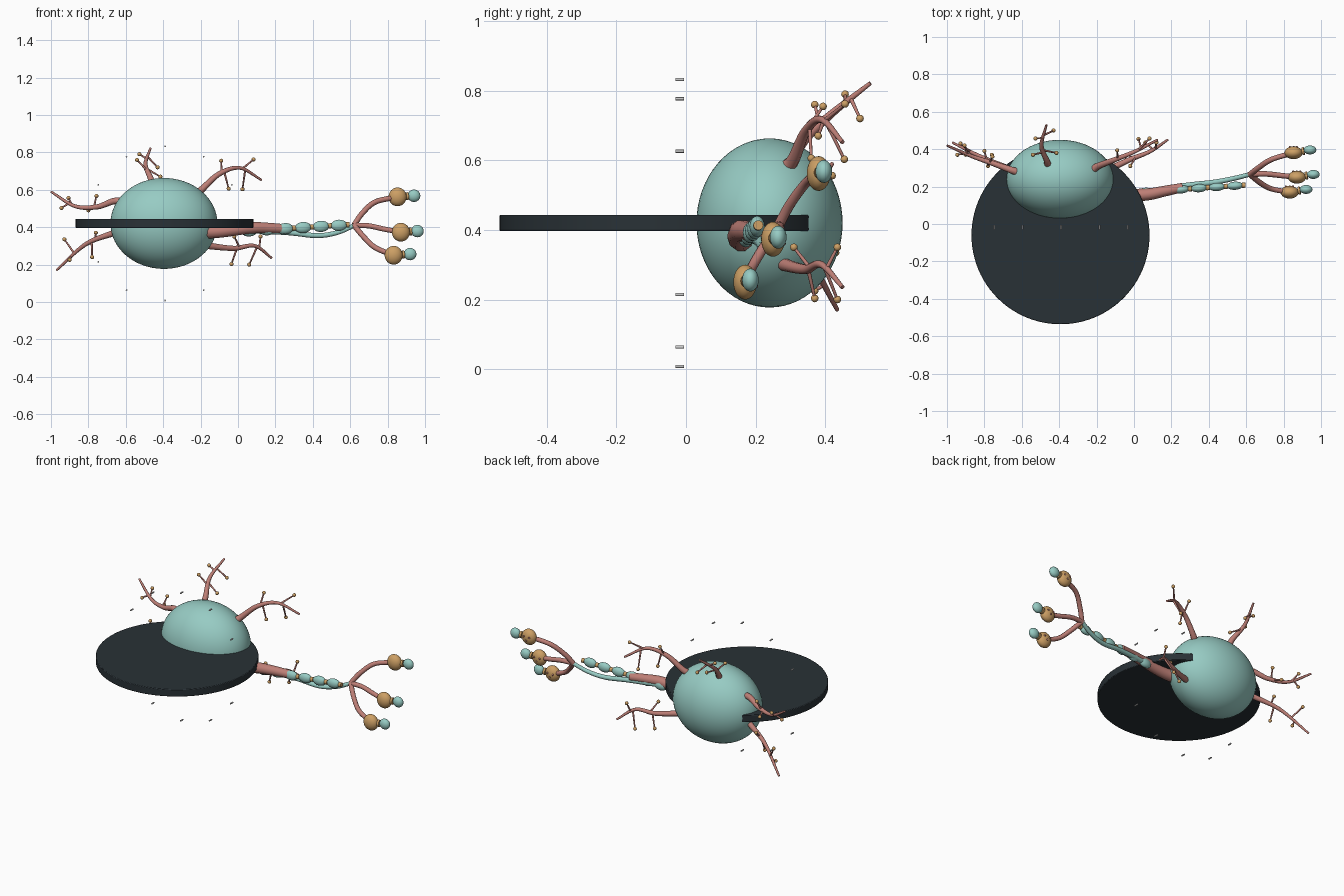
import bpy, math
from mathutils import Vector


def material(name, rgb):
    m = bpy.data.materials.new(name)
    m.diffuse_color = (*rgb, 1)
    return m


TEAL = material("teal", (0.31, 0.60, 0.55))
PINK = material("pink", (0.51, 0.21, 0.18))
GOLD = material("gold", (0.61, 0.35, 0.13))
DARK = material("dark", (0.022, 0.031, 0.037))
PALE = material("pale", (0.6, 0.62, 0.6))


def finish(name, mat, angle=40):
    ob = bpy.context.object
    ob.name = name
    ob.data.materials.append(mat)
    bpy.ops.object.transform_apply(location=False, rotation=False, scale=True)
    bpy.ops.object.shade_smooth_by_angle(angle=math.radians(angle))
    return ob


def ball(name, loc, scale, mat, seg=24, rot=(0, 0, 0)):
    bpy.ops.mesh.primitive_uv_sphere_add(segments=seg, ring_count=seg // 2, radius=1,
                                         location=loc, rotation=rot)
    bpy.context.object.scale = scale if isinstance(scale, tuple) else (scale,) * 3
    return finish(name, mat, 60)


def cylinder(name, loc, r, depth, mat, direction=(0, 0, 1), verts=24):
    rot = Vector(direction).to_track_quat('Z', 'Y').to_euler()
    bpy.ops.mesh.primitive_cylinder_add(vertices=verts, radius=r, depth=depth,
                                        location=loc, rotation=rot)
    return finish(name, mat)


def smooth_path(pts, steps=8):
    p = [Vector(q) for q in pts]
    p = [2 * p[0] - p[1]] + p + [2 * p[-1] - p[-2]]
    out = []
    for i in range(1, len(p) - 2):
        a, b, c, d = p[i - 1:i + 3]
        for s in range(steps):
            t = s / steps
            out.append(0.5 * (2 * b + (c - a) * t + (2 * a - 5 * b + 4 * c - d) * t * t
                              + (3 * b - a - 3 * c + d) * t ** 3))
    return out + [p[-2]]


def tube(name, pts, r0, r1, mat):
    path = smooth_path(pts)
    cu = bpy.data.curves.new(name, 'CURVE')
    cu.dimensions = '3D'
    cu.bevel_depth = 1
    cu.bevel_resolution = 3
    cu.use_fill_caps = True
    sp = cu.splines.new('POLY')
    sp.points.add(len(path) - 1)
    for i, q in enumerate(path):
        sp.points[i].co = (*q, 1)
        sp.points[i].radius = r0 + (r1 - r0) * i / (len(path) - 1)
    ob = bpy.data.objects.new(name, cu)
    bpy.context.collection.objects.link(ob)
    bpy.ops.object.select_all(action='DESELECT')
    ob.select_set(True)
    bpy.context.view_layer.objects.active = ob
    bpy.ops.object.convert(target='MESH')
    finish(name, mat, 50)
    return path


# Cell body and display disc
ball("cell_body", (-0.396, 0.24, 0.42), (0.286, 0.21, 0.243), TEAL, 64)
disc = cylinder("display_disc", (-0.393, -0.06, 0.42), 0.476, 0.047, DARK, verts=96)
bev = disc.modifiers.new("edge", 'BEVEL')
bev.width = 0.004
bev.segments = 2

# Ring of small studs
for k in range(12):
    a = k * math.pi / 6
    cylinder("stud", (-0.39 + 0.412 * math.cos(a), -0.018, 0.42 + 0.412 * math.sin(a)),
             0.0045, 0.024, PALE, (0, 1, 0), 12)

# Dendrites: main path, then twig tips
dendrites = [
    ("upper_left", [(-0.60, 0.27, 0.53), (-0.66, 0.29, 0.54), (-0.757, 0.325, 0.508),
                    (-0.874, 0.365, 0.513), (-1.0, 0.42, 0.59)],
     [(-0.757, 0.36, 0.567), (-0.80, 0.39, 0.49), (-0.906, 0.42, 0.556), (-0.944, 0.37, 0.503)]),
    ("lower_left", [(-0.61, 0.27, 0.38), (-0.68, 0.30, 0.363), (-0.82, 0.36, 0.305),
                    (-0.97, 0.435, 0.17)],
     [(-0.76, 0.37, 0.37), (-0.78, 0.31, 0.24), (-0.928, 0.43, 0.335), (-0.90, 0.37, 0.225)]),
    ("top", [(-0.46, 0.30, 0.59), (-0.465, 0.335, 0.655), (-0.495, 0.42, 0.735),
             (-0.468, 0.53, 0.822)],
     [(-0.54, 0.37, 0.76), (-0.415, 0.38, 0.67), (-0.527, 0.457, 0.79), (-0.43, 0.50, 0.72)]),
    ("upper_right", [(-0.22, 0.29, 0.58), (-0.19, 0.31, 0.605), (-0.10, 0.345, 0.685),
                     (0.01, 0.39, 0.717), (0.126, 0.45, 0.652)],
     [(-0.09, 0.394, 0.755), (-0.05, 0.36, 0.606), (0.083, 0.457, 0.762), (0.024, 0.455, 0.603)]),
    ("lower_right", [(-0.19, 0.27, 0.31), (-0.14, 0.29, 0.298), (-0.02, 0.345, 0.287),
                     (0.09, 0.39, 0.300), (0.18, 0.45, 0.235)],
     [(-0.035, 0.37, 0.203), (-0.02, 0.31, 0.35), (0.06, 0.435, 0.2), (0.12, 0.435, 0.35)]),
]
for name, pts, tips in dendrites:
    path = tube("dendrite_" + name, pts, 0.022, 0.006, PINK)
    for i, tip in enumerate(tips):
        root = path[int(len(path) * (0.52, 0.57, 0.76, 0.8)[i])]
        tip = Vector(tip)
        tube("dendrite_twig", [root, root.lerp(tip, 0.5), tip], 0.006, 0.004, PINK)
        ball("spine_tip", tip, 0.011, GOLD, 12)

# Axon: thick start, then the thin fibre
tube("axon_start", [(-0.22, 0.17, 0.375), (-0.1, 0.155, 0.378), (0.06, 0.157, 0.396),
                    (0.16, 0.175, 0.396), (0.26, 0.195, 0.391)], 0.04, 0.025, PINK)
tube("axon_fibre", [(0.0, 0.16, 0.385), (0.26, 0.203, 0.372), (0.42, 0.222, 0.355), (0.53, 0.243, 0.371),
                    (0.63, 0.268, 0.413)], 0.016, 0.012, TEAL)

# Sheath beads with gold nodes between them
for k in range(6):
    x = 0.06 + 0.096 * k
    y, z = 0.172 + 0.0065 * k, 0.38 + 0.006 * k
    ball("sheath_bead", (x, y, z), (0.044, 0.022, 0.03), TEAL, 20, (0, -0.06, 0.07))
    cylinder("sheath_node", (x + 0.047, y + 0.003, z + 0.003), 0.014, 0.018, GOLD, (1, 0.07, 0.06))

# Terminal branches, end bulbs and receiving cells
terminals = [
    [(0.62, 0.265, 0.41), (0.665, 0.30, 0.475), (0.735, 0.345, 0.535), (0.853, 0.381, 0.562)],
    [(0.62, 0.265, 0.41), (0.70, 0.268, 0.407), (0.78, 0.26, 0.39), (0.871, 0.25, 0.373)],
    [(0.62, 0.265, 0.41), (0.675, 0.22, 0.345), (0.735, 0.188, 0.29), (0.832, 0.17, 0.25)],
]
for pts in terminals:
    tube("terminal_branch", pts, 0.015, 0.014, PINK)
    c = Vector(pts[-1])
    ball("end_bulb", c, (0.048, 0.034, 0.05), GOLD, 32)
    d = Vector((0.088, 0.015, 0.006))
    cylinder("synapse_ring", c + d * 0.58, 0.021, 0.012, GOLD, d)
    ball("receiving_cell", c + d, (0.034, 0.024, 0.033), TEAL, 24)
    for dx, dz in ((-0.02, 0.008), (0.0, -0.012), (0.018, 0.01)):
        ball("vesicle", c + Vector((dx, 0.031, dz)), 0.006, PINK, 10)
